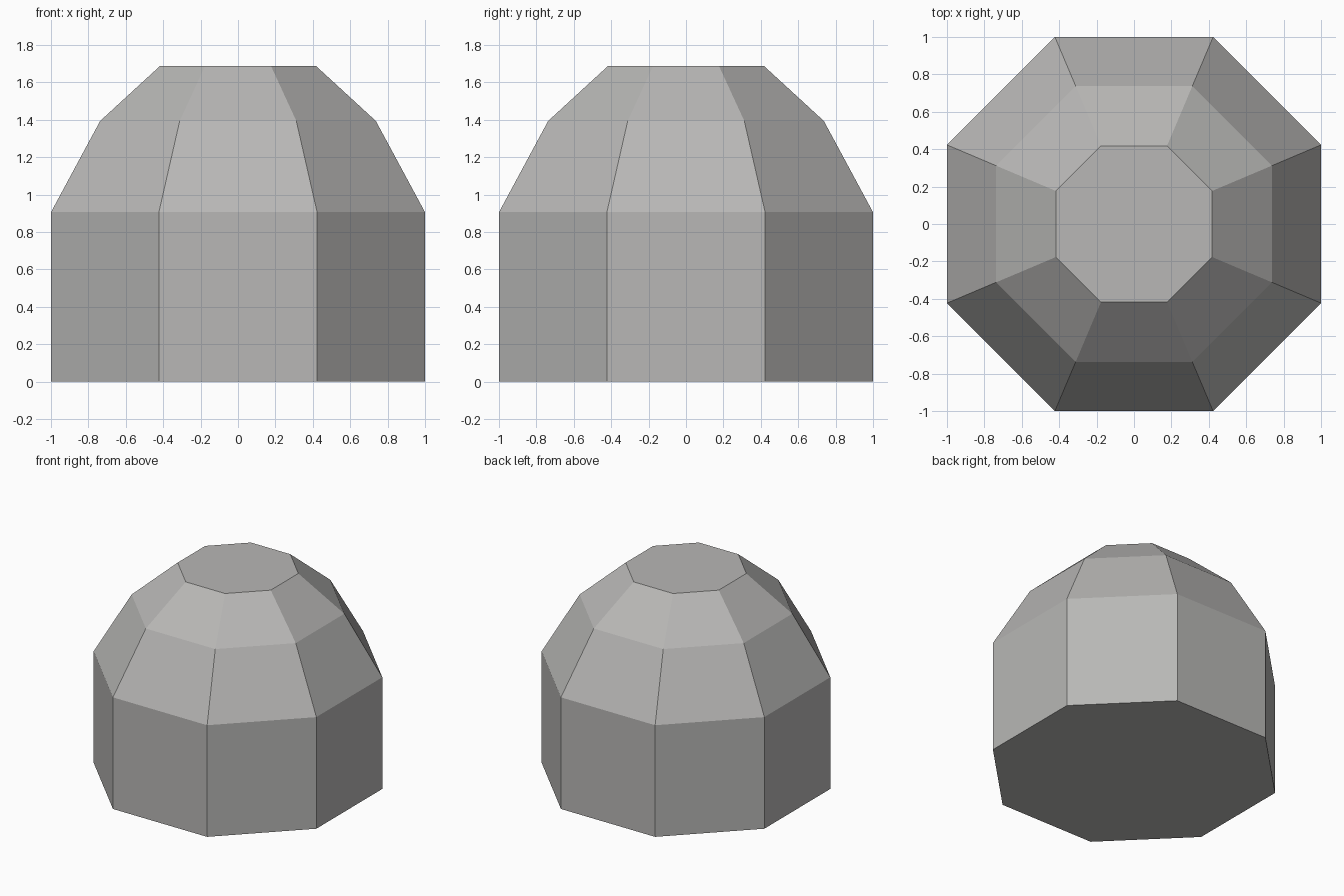
import bpy, bmesh

if "Cube" in bpy.data.objects:
    bpy.data.objects.remove(bpy.data.objects["Cube"])

# Single flat colour
stone = bpy.data.materials.new("warm_grey")
stone.diffuse_color = (0.48, 0.475, 0.465, 1.0)
stone.use_nodes = True
stone.node_tree.nodes["Principled BSDF"].inputs["Base Color"].default_value = stone.diffuse_color

CORNER = 0.423  # half side length of the octagon per unit of half width


def octagon(r, z):
    c = r * CORNER
    return [(r, -c, z), (r, c, z), (c, r, z), (-c, r, z),
            (-r, c, z), (-r, -c, z), (-c, -r, z), (c, -r, z)]


# Faceted dome: half width and height of each ring, bottom to top
profile = [(1.0, 0.0), (1.0, 0.906), (0.737, 1.394), (0.418, 1.687)]

bm = bmesh.new()
rings = [[bm.verts.new(p) for p in octagon(r, z)] for r, z in profile]
for low, high in zip(rings, rings[1:]):
    for i in range(8):
        j = (i + 1) % 8
        bm.faces.new((low[i], low[j], high[j], high[i]))

# Flat base and flat cap
bm.faces.new(rings[0][::-1])
bm.faces.new(rings[-1])
bmesh.ops.recalc_face_normals(bm, faces=bm.faces)

mesh = bpy.data.meshes.new("octagonal_dome")
bm.to_mesh(mesh)
bm.free()
mesh.materials.append(stone)
dome = bpy.data.objects.new("octagonal_dome", mesh)
bpy.context.collection.objects.link(dome)
